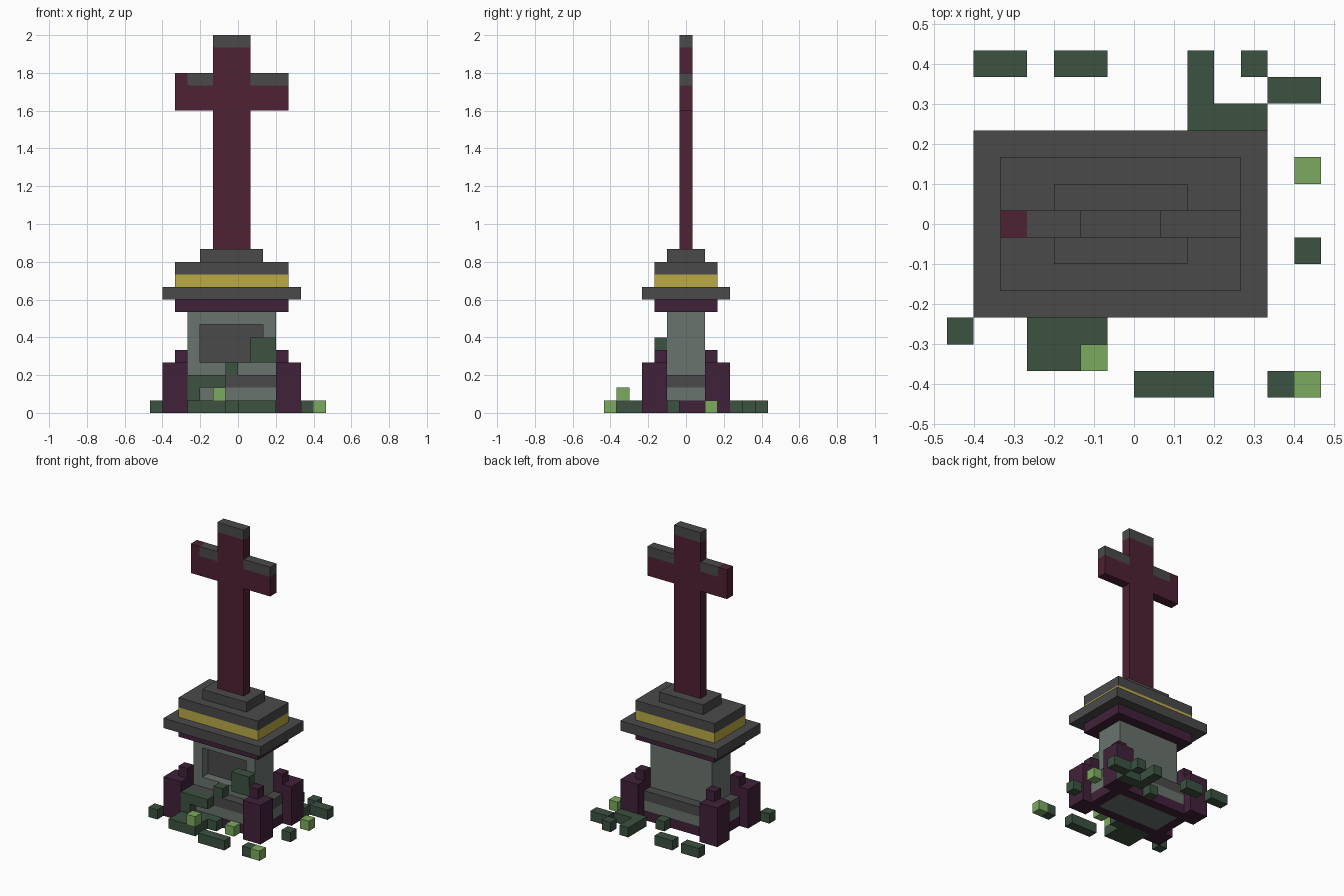
import bpy, bmesh

cube = bpy.data.objects.get("Cube")
if cube:
    bpy.data.objects.remove(cube, do_unlink=True)

U = 1 / 15  # one block


def linear(c):
    c /= 255
    return c / 12.92 if c <= 0.04045 else ((c + 0.055) / 1.055) ** 2.4


def material(name, r, g, b):
    m = bpy.data.materials.new(name)
    m.use_nodes = True
    col = (linear(r), linear(g), linear(b), 1)
    m.diffuse_color = col
    bsdf = m.node_tree.nodes["Principled BSDF"]
    bsdf.inputs["Base Color"].default_value = col
    bsdf.inputs["Roughness"].default_value = 0.9
    return m


SLATE = material("dark grey stone", 74, 74, 74)
STONE = material("light grey stone", 105, 115, 109)
MAROON = material("maroon", 78, 33, 51)
PURPLE = material("dark purple", 64, 33, 57)
GOLD = material("gold", 186, 170, 70)
MOSS = material("dark green", 60, 82, 64)
LEAF = material("light green", 124, 170, 95)


def blocks(name, mat, *boxes):
    """One object of boxes given as x0, x1, y0, y1, z0, z1 in block units."""
    bm = bmesh.new()
    for x0, x1, y0, y1, z0, z1 in boxes:
        verts = bmesh.ops.create_cube(bm, size=1)["verts"]
        for v in verts:
            v.co.x = ((x0 + x1) / 2 + v.co.x * (x1 - x0) - 7) * U
            v.co.y = ((y0 + y1) / 2 + v.co.y * (y1 - y0) - 6.5) * U
            v.co.z = ((z0 + z1) / 2 + v.co.z * (z1 - z0)) * U
    mesh = bpy.data.meshes.new(name)
    bm.to_mesh(mesh)
    bm.free()
    mesh.materials.append(mat)
    ob = bpy.data.objects.new(name, mesh)
    bpy.context.collection.objects.link(ob)
    return ob


# Plinth: purple footing ring round a stone core, then two courses
blocks("footing_ring", PURPLE, (2, 11, 4, 5, 0, 1), (2, 11, 8, 9, 0, 1),
       (2, 3, 5, 8, 0, 1), (10, 11, 5, 8, 0, 1))
blocks("footing_core", STONE, (3, 10, 5, 8, 0, 1))
blocks("plinth_lower", STONE, (2, 11, 4, 9, 1, 2))
blocks("plinth_upper", SLATE, (2, 11, 4, 9, 2, 3))

# Pedestal with a framed recess in the front
blocks("pedestal", STONE, (3, 10, 6, 8, 3, 8),
       (3, 4, 5, 6, 3, 8), (9, 10, 5, 6, 3, 8),
       (4, 9, 5, 6, 3, 4), (4, 9, 5, 6, 7, 8))
blocks("recess_panel", SLATE, (4, 9, 5.93, 6, 4, 7))

# Corner pillars: a tall inner post wrapped by a lower shoulder
for side_x, inner_x, outer_x in (("right", 2, 1), ("left", 10, 11)):
    for side_y, inner_y, outer_y in (("front", 4, 3), ("back", 8, 9)):
        blocks(f"pillar_{side_y}_{side_x}", PURPLE,
               (inner_x, inner_x + 1, inner_y, inner_y + 1, 0, 5),
               (outer_x, outer_x + 1, inner_y, inner_y + 1, 0, 4),
               (inner_x, inner_x + 1, outer_y, outer_y + 1, 0, 4),
               (outer_x, outer_x + 1, outer_y, outer_y + 1, 0, 4))

# Cornice tiers
blocks("cornice_underside", PURPLE, (2, 11, 4, 9, 8, 9))
blocks("cornice_slab", SLATE, (1, 12, 3, 10, 9, 10))
blocks("gold_band", GOLD, (2, 11, 4, 9, 10, 11))
blocks("cap_lower", SLATE, (2, 11, 4, 9, 11, 12))
blocks("cap_upper", SLATE, (4, 9, 5, 8, 12, 13))

# Cross with grey caps on its upper edges
blocks("cross_shaft", MAROON, (5, 8, 6, 7, 13, 29))
blocks("cross_arms", MAROON, (2, 5, 6, 7, 24, 26), (8, 11, 6, 7, 24, 26),
       (2, 3, 6, 7, 26, 27))
blocks("cross_caps", SLATE, (5, 8, 6, 7, 29, 30), (3, 5, 6, 7, 26, 27),
       (8, 11, 6, 7, 26, 27))

# Moss climbing the front
blocks("moss_front", MOSS, (3, 6, 1, 4, 0, 1), (3, 4, 3, 4, 1, 2),
       (3, 6, 3, 4, 2, 3), (6, 7, 3, 4, 0, 1),
       (6, 7, 4, 5, 3, 4), (8, 10, 4, 5, 4, 6))

# Moss scattered on the ground
blocks("moss_ground", MOSS, (7, 10, 0, 1, 0, 1), (12, 13, 0, 1, 0, 1),
       (0, 1, 2, 3, 0, 1), (13, 14, 5, 6, 0, 1),
       (1, 3, 12, 13, 0, 1), (4, 6, 12, 13, 0, 1),
       (9, 12, 10, 11, 0, 1), (9, 10, 11, 13, 0, 1),
       (11, 12, 12, 13, 0, 1), (12, 14, 11, 12, 0, 1), (7, 8, 9, 10, 0, 1))

# Bright leaf tufts
blocks("leaf_tufts", LEAF, (5, 6, 1, 2, 1, 2), (13, 14, 0, 1, 0, 1),
       (13, 14, 8, 9, 0, 1), (8, 9, 3, 4, 0, 1))
